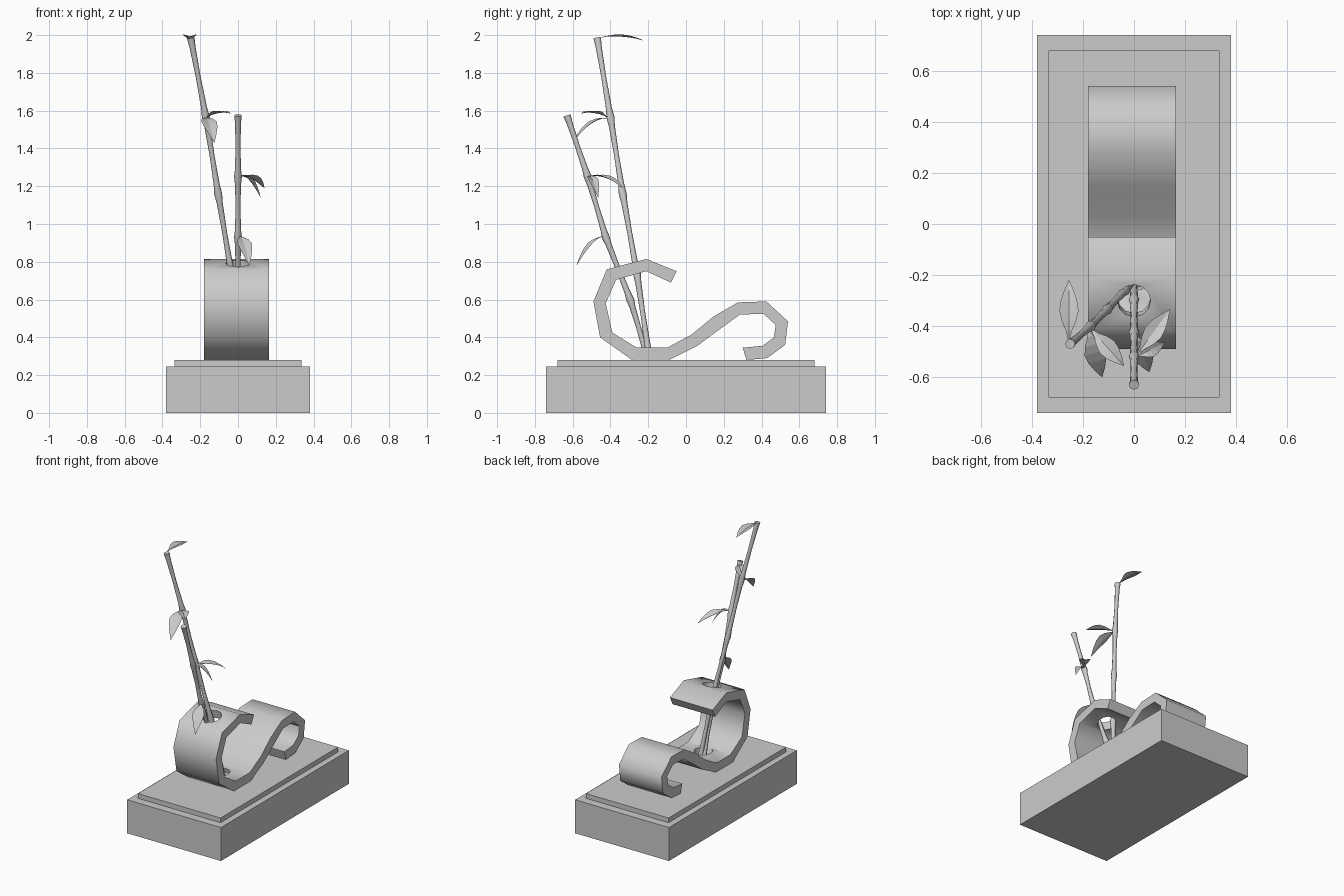
import bpy, bmesh, math
from mathutils import Vector

if "Cube" in bpy.data.objects:
    bpy.data.objects.remove(bpy.data.objects["Cube"])


def mesh_object(name, verts, faces, smooth=None):
    me = bpy.data.meshes.new(name)
    me.from_pydata([tuple(v) for v in verts], [], faces)
    bm = bmesh.new()
    bm.from_mesh(me)
    bmesh.ops.recalc_face_normals(bm, faces=bm.faces)
    bm.to_mesh(me)
    bm.free()
    ob = bpy.data.objects.new(name, me)
    bpy.context.collection.objects.link(ob)
    if smooth:
        shade(ob, smooth)
    return ob


def shade(ob, angle):
    ob.data.polygons.foreach_set("use_smooth", [True] * len(ob.data.polygons))
    ob.data.set_sharp_from_angle(angle=math.radians(angle))


def box(name, hx, hy, z0, z1):
    bpy.ops.mesh.primitive_cube_add(size=1, location=(0, 0, (z0 + z1) / 2))
    ob = bpy.context.object
    ob.name = name
    ob.scale = (2 * hx, 2 * hy, z1 - z0)


def tube(name, points, radii, sides, smooth=None):
    points = [Vector(p) for p in points]
    axis = (points[-1] - points[0]).normalized()
    u = axis.cross(Vector((0, 1, 0))).normalized()
    w = axis.cross(u)
    verts, faces = [], []
    for p, r in zip(points, radii):
        for k in range(sides):
            a = 2 * math.pi * k / sides
            verts.append(p + r * (u * math.cos(a) + w * math.sin(a)))
    for i in range(len(points) - 1):
        for k in range(sides):
            a, b = i * sides + k, i * sides + (k + 1) % sides
            faces.append((a, b, b + sides, a + sides))
    n = len(verts)
    faces += [tuple(range(sides)), tuple(range(n - sides, n))]
    return mesh_object(name, verts, faces, smooth)


def stem(name, nodes):
    # each section has a narrow waist and swells at the joints
    pts, radii = [], []
    nodes = [Vector(n) for n in nodes]
    for a, b in zip(nodes, nodes[1:]):
        for t, r in ((0, .021), (.12, .016), (.5, .013), (.88, .016)):
            pts.append(a.lerp(b, t))
            radii.append(r)
    tube(name, pts + [nodes[-1]], radii + [.02], 8, 50)


def leaf(name, base, tip, width, arch):
    base, tip = Vector(base), Vector(tip)
    ctrl = (base + tip) / 2 + Vector((0, 0, arch))
    side = (tip - base).cross(Vector((0, 0, 1))).normalized()
    profile = (.06, .3, .75, 1, .85, .5, .02)
    verts, faces, n = [], [], len(profile) - 1
    for i, f in enumerate(profile):
        t = i / n
        p = base * (1 - t) ** 2 + ctrl * 2 * t * (1 - t) + tip * t * t
        h = side * width * f / 2
        lift = Vector((0, 0, .006 * f))
        verts += [p - h + lift, p - lift, p + h + lift]
    for i in range(n):
        for k in (0, 1):
            a = 3 * i + k
            faces.append((a, a + 1, a + 4, a + 3))
    mesh_object(name, verts, faces)


# Stepped base
box("base_block", .38, .74, 0, .245)
box("base_slab", .335, .68, .245, .28)

# Scroll-shaped vase: the two faces of a thick strip in (y, z)
side_a = [(-.05, .75), (-.21, .815), (-.42, .76), (-.49, .59), (-.455, .40),
          (-.285, .28), (-.09, .28), (.06, .355), (.175, .44), (.285, .52),
          (.41, .525), (.475, .465), (.465, .40), (.405, .355), (.30, .345)]
side_b = [(-.08, .69), (-.21, .75), (-.37, .705), (-.425, .58), (-.39, .425),
          (-.26, .345), (-.10, .345), (.03, .415), (.145, .51), (.275, .585),
          (.425, .59), (.54, .485), (.525, .36), (.43, .29), (.32, .28)]
verts, faces = [], []
for (ya, za), (yb, zb) in zip(side_a, side_b):
    verts += [(-.18, ya, za), (.165, ya, za), (.165, yb, zb), (-.18, yb, zb)]
for i in range(len(side_a) - 1):
    for k in range(4):
        a, b = 4 * i + k, 4 * i + (k + 1) % 4
        faces.append((a, b, b + 4, a + 4))
n = len(verts)
faces += [(0, 1, 2, 3), (n - 4, n - 3, n - 2, n - 1)]
vase = mesh_object("scroll_vase", verts, faces)

# Round opening through the upper curl and a socket in the floor
cutter = tube("hole_cutter", [(0, -.19, .30), (0, -.325, .9)], [.062, .066], 12)
mod = vase.modifiers.new("hole", "BOOLEAN")
mod.object = cutter
mod.solver = "EXACT"
bpy.context.view_layer.objects.active = vase
bpy.ops.object.modifier_apply(modifier="hole")
bpy.data.objects.remove(cutter)
shade(vase, 56)

# Bamboo stems
stem("tall_stem", [(.02, -.195, .30), (-.035, -.26, .74), (-.105, -.335, 1.16),
                   (-.17, -.40, 1.565), (-.25, -.47, 1.985)])
stem("short_stem", [(0, -.205, .30), (0, -.295, .60), (0, -.425, .93),
                    (0, -.52, 1.25), (0, -.63, 1.575)])

# Leaves: base, tip, width, arch
leaves = [((-.255, -.46, 1.985), (-.255, -.22, 1.97), .075, .04),
          ((-.18, -.41, 1.56), (-.125, -.60, 1.43), .085, .08),
          ((-.17, -.41, 1.56), (-.04, -.555, 1.585), .075, .04),
          ((.01, -.515, 1.25), (.14, -.335, 1.19), .075, .06),
          ((.01, -.52, 1.25), (.12, -.465, 1.14), .06, .08),
          ((.01, -.435, .935), (.06, -.58, .78), .08, .07)]
for i, args in enumerate(leaves):
    leaf(f"leaf_{i + 1}", *args)
